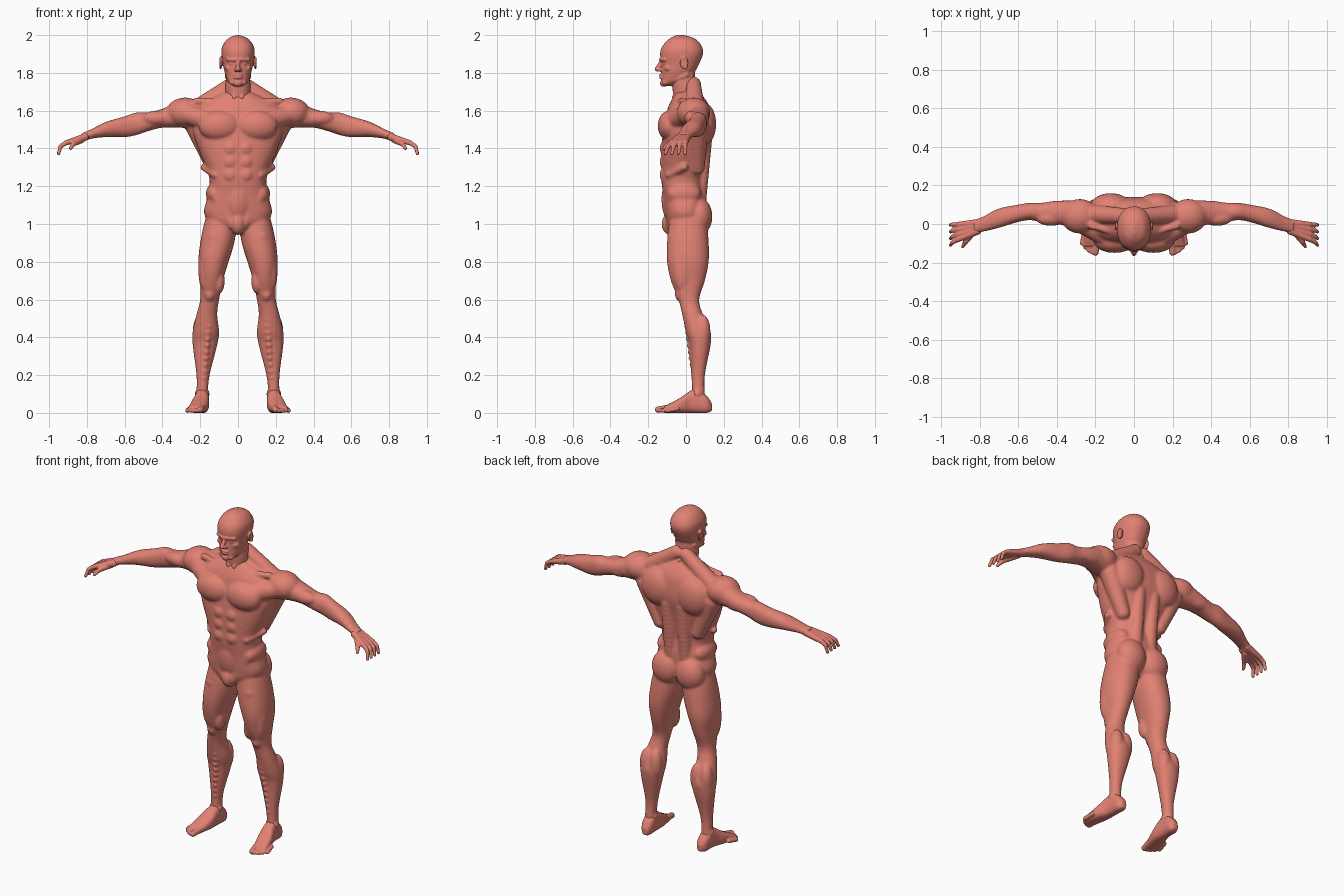
import bpy
import bmesh
import math
from mathutils import Matrix, Vector

default_cube = bpy.data.objects.get("Cube")
if default_cube:
    bpy.data.objects.remove(default_cube, do_unlink=True)

skin = bpy.data.materials.new("salmon_clay")
skin.use_nodes = True
skin.diffuse_color = (.75, .22, .17, 1)
skin.node_tree.nodes["Principled BSDF"].inputs["Base Color"].default_value = skin.diffuse_color


def spline(rows, steps=6):
    """Pass a smooth curve through rows of numbers."""
    rows = [Vector(row) for row in rows]
    padded = [rows[0]] + rows + [rows[-1]]
    result = []
    for before, start, end, after in zip(padded, padded[1:], padded[2:], padded[3:]):
        start_slope = (end - before) / 2
        end_slope = (after - start) / 2
        for step in range(steps):
            t = step / steps
            ease = t * t * (3 - 2 * t)
            result.append(start.lerp(end, ease) + start_slope * t * (1 - t) ** 2
                          - end_slope * t * t * (1 - t))
    return result + [rows[-1]]


def superellipse(low, high, wave, power):
    """Place a rounded-box coordinate between two extents."""
    middle, radius = (low + high) / 2, (high - low) / 2
    return middle + radius * math.copysign(abs(wave) ** (2 / power), wave)


def loft(bm, axis, rows, power=2.2, count=40):
    """Skin rounded rings; each row is position, then low/high extents across."""
    rings = []
    for position, a_low, a_high, b_low, b_high in spline(rows):
        ring = []
        for index in range(count):
            angle = math.tau * index / count
            a = superellipse(a_low, a_high, math.cos(angle), power)
            b = superellipse(b_low, b_high, math.sin(angle), power)
            places = {"x": (position, a, b), "y": (a, position, b), "z": (a, b, position)}
            ring.append(bm.verts.new(places[axis]))
        rings.append(ring)
    for lower, upper in zip(rings, rings[1:]):
        for index in range(count):
            following = (index + 1) % count
            bm.faces.new((lower[index], lower[following], upper[following], upper[index]))
    bm.faces.new(rings[0])
    bm.faces.new(rings[-1])


def symmetric(rows):
    """Turn rows of height, half width, front, back into loft rows."""
    return [(height, -width, width, front, back) for height, width, front, back in rows]


def blob(bm, center, radii):
    """Ellipsoid for a rounded muscle or feature."""
    placement = Matrix.Translation(center) @ Matrix.Diagonal((*radii, 1))
    bmesh.ops.create_icosphere(bm, subdivisions=3, radius=1, matrix=placement)


def strand(bm, start, end, radii, count=12):
    """Tapered round strand between two points."""
    start, end = Vector(start), Vector(end)
    start_radius, end_radius = radii
    for index in range(count):
        fraction = index / (count - 1)
        radius = start_radius + (end_radius - start_radius) * fraction
        blob(bm, center=start.lerp(end, fraction), radii=(radius, radius, radius))


def add_mirrored_half(bm):
    """Repeat everything built so far on the other side."""
    everything = bm.verts[:] + bm.edges[:] + bm.faces[:]
    copied = bmesh.ops.duplicate(bm, geom=everything)["geom"]
    copied_verts = [item for item in copied if isinstance(item, bmesh.types.BMVert)]
    bmesh.ops.scale(bm, vec=(-1, 1, 1), verts=copied_verts)


def finish(bm, name, voxel, relax):
    """Fuse the overlapping pieces into one smooth skin."""
    bmesh.ops.recalc_face_normals(bm, faces=bm.faces[:])
    mesh = bpy.data.meshes.new(name)
    bm.to_mesh(mesh)
    bm.free()
    mesh.materials.append(skin)
    part = bpy.data.objects.new(name, mesh)
    bpy.context.collection.objects.link(part)
    fuse = part.modifiers.new("fuse", "REMESH")
    fuse.mode = "VOXEL"
    fuse.voxel_size = voxel
    fuse.use_smooth_shade = True
    smooth = part.modifiers.new("relax", "SMOOTH")
    smooth.factor = .5
    smooth.iterations = relax
    bpy.context.view_layer.objects.active = part
    for modifier_name in ("fuse", "relax"):
        bpy.ops.object.modifier_apply(modifier=modifier_name)
    return part


def add_right_copy(left_part, name):
    """Make the matching part for the right side."""
    right_mesh = left_part.data.copy()
    right_mesh.transform(Matrix.Scale(-1, 4, Vector((1, 0, 0))))
    right_mesh.flip_normals()
    bpy.context.collection.objects.link(bpy.data.objects.new(name, right_mesh))


body = bmesh.new()
# Chest, neck base and shoulder muscles
blob(body, center=(.1, -.09, 1.52), radii=(.11, .06, .08))
strand(body, start=(.12, -.07, 1.54), end=(.27, 0, 1.58), radii=(.06, .05))
strand(body, start=(.03, .04, 1.74), end=(.2, .05, 1.62), radii=(.04, .05))
strand(body, start=(.02, -.07, 1.65), end=(.22, -.01, 1.65), radii=(.01, .02))
blob(body, center=(.28, .04, 1.59), radii=(.1, .09, .08))
# Back muscles
strand(body, start=(.13, .06, 1.3), end=(.22, .06, 1.52), radii=(.04, .06))
blob(body, center=(.12, .1, 1.53), radii=(.1, .06, .11))
strand(body, start=(.05, .07, 1.14), end=(.05, .1, 1.45), radii=(.04, .04))
# Stomach, rib, waist, groin and seat muscles
for level in (1.4, 1.33, 1.26):
    blob(body, center=(.04, -.11, level), radii=(.04, .03, .04))
    strand(body, start=(.18, -.01, level + .04), end=(.12, -.09, level), radii=(.02, .02))
blob(body, center=(.12, -.01, 1.16), radii=(.05, .09, .06))
strand(body, start=(.12, -.06, 1.16), end=(.03, -.08, 1), radii=(.04, .03))
blob(body, center=(.08, .07, 1.04), radii=(.09, .07, .1))
# Arm with upper arm and forearm muscles
loft(body, "x", [
    (.2, -.02, .11, 1.5, 1.64), (.3, -.02, .12, 1.51, 1.65), (.4, 0, .12, 1.51, 1.61),
    (.48, .01, .11, 1.49, 1.59), (.54, .02, .11, 1.47, 1.59), (.6, .01, .1, 1.46, 1.57),
    (.7, -.02, .08, 1.46, 1.54), (.78, -.04, .04, 1.45, 1.5), (.83, -.05, .02, 1.43, 1.48)])
blob(body, center=(.43, .03, 1.56), radii=(.08, .04, .04))
blob(body, center=(.4, .08, 1.55), radii=(.09, .04, .04))
# Leg with thigh, knee, calf and shin
loft(body, "z", [
    (1.1, .04, .15, -.07, .08), (1, .01, .18, -.09, .11), (.9, .02, .2, -.1, .12),
    (.8, .05, .21, -.1, .12), (.7, .08, .2, -.08, .1), (.6, .1, .2, -.04, .07),
    (.52, .11, .22, -.02, .09), (.43, .1, .24, 0, .13), (.36, .11, .24, .02, .13),
    (.2, .15, .22, .03, .1), (.1, .16, .22, .03, .1), (.05, .16, .22, .01, .11)])
strand(body, start=(.12, -.05, .93), end=(.14, -.04, .73), radii=(.05, .04))
blob(body, center=(.1, -.03, .7), radii=(.03, .04, .07))
blob(body, center=(.18, -.02, .76), radii=(.03, .05, .12))
blob(body, center=(.15, -.03, .63), radii=(.03, .03, .04))
for calf in (.14, .2):
    blob(body, center=(calf, .09, .43), radii=(.04, .04, .09))
strand(body, start=(.15, 0, .53), end=(.18, .04, .15), radii=(.02, .01))
for ankle in (.16, .22):
    blob(body, center=(ankle, .06, .1), radii=(.01, .02, .02))
add_mirrored_half(body)
# Torso core
loft(body, "z", symmetric([
    (.95, .05, -.06, .05), (1, .14, -.1, .09), (1.06, .18, -.11, .1), (1.15, .16, -.12, .1),
    (1.23, .15, -.13, .09), (1.3, .17, -.13, .1), (1.4, .21, -.13, .12), (1.5, .24, -.12, .14),
    (1.6, .23, -.1, .13), (1.65, .17, -.08, .11), (1.7, .07, -.05, .07)]), power=2.4)
blob(body, center=(0, -.08, 1.13), radii=(.07, .05, .12))
blob(body, center=(0, -.08, 1), radii=(.04, .05, .06))
finish(body, "body", voxel=.007, relax=7)

head = bmesh.new()
# Nostril, brow, eye, cheek, jaw and neck cord
blob(head, center=(.013, -.14, 1.815), radii=(.01, .01, .01))
strand(head, start=(.01, -.134, 1.87), end=(.055, -.113, 1.87), radii=(.01, .01))
blob(head, center=(.03, -.113, 1.85), radii=(.016, .014, .008))
blob(head, center=(.05, -.09, 1.825), radii=(.02, .025, .02))
strand(head, start=(.05, -.02, 1.78), end=(.03, -.11, 1.75), radii=(.02, .015))
strand(head, start=(.05, 0, 1.79), end=(.02, -.065, 1.67), radii=(.02, .01))
# Ear with a raised rim
ear = Vector((.09, -.01, 1.85))
blob(head, center=ear, radii=(.006, .018, .03))
for step in range(14):
    turn = math.tau * step / 18 - 1
    rim = Vector((.003, .017 * math.cos(turn), .03 * math.sin(turn)))
    blob(head, center=ear + rim, radii=(.006, .006, .006))
add_mirrored_half(head)
# Neck, skull, nose, lips and chin
loft(head, "z", symmetric([
    (1.62, .06, -.06, .08), (1.7, .066, -.07, .07), (1.76, .064, -.07, .05), (1.85, .05, -.05, .05)]))
loft(head, "z", symmetric([
    (1.73, .02, -.12, -.07), (1.75, .05, -.13, -.03), (1.8, .07, -.13, .04),
    (1.85, .08, -.13, .07), (1.9, .088, -.137, .09), (1.94, .083, -.126, .084),
    (1.98, .055, -.09, .05), (2, .01, -.05, -.01)]))
strand(head, start=(0, -.13, 1.86), end=(0, -.153, 1.82), radii=(.01, .013))
for lip in (1.775, 1.789):
    blob(head, center=(0, -.13, lip), radii=(.025, .013, .007))
blob(head, center=(0, -.118, 1.746), radii=(.024, .02, .02))
finish(head, "head", voxel=.004, relax=3)

# Hand with four fanned fingers and a thumb
hand = bmesh.new()
for finger in range(4):
    wrist = Vector((.81, -.036 + .014 * finger, 1.46))
    knuckle = Vector((.91, -.08 + .026 * finger, 1.43))
    fingertip = Vector((.95, -.11 + .035 * finger, 1.373))
    bend = knuckle.lerp(fingertip, .5) + Vector((.01, 0, .01))
    strand(hand, start=wrist, end=knuckle, radii=(.02, .014))
    strand(hand, start=knuckle, end=bend, radii=(.013, .011))
    strand(hand, start=bend, end=fingertip, radii=(.011, .009))
thumb_joint = Vector((.87, -.09, 1.425))
strand(hand, start=(.83, -.035, 1.447), end=thumb_joint, radii=(.02, .014))
strand(hand, start=thumb_joint, end=(.887, -.117, 1.4), radii=(.013, .009))
add_right_copy(finish(hand, "left_hand", voxel=.004, relax=3), "right_hand")

# Foot with toes shortening outward
foot = bmesh.new()
loft(foot, "y", [
    (.137, .17, .2, .01, .05), (.11, .155, .22, 0, .09), (.06, .153, .226, 0, .125),
    (.02, .153, .232, 0, .115), (-.03, .156, .25, 0, .08), (-.115, .18, .265, 0, .035)], power=2.6)
for toe in range(5):
    radius = .012 if toe else .017
    toe_tip = Vector((.2 + .017 * toe, -.148 + .003 * toe * toe, radius))
    toe_root = toe_tip + Vector((-.01, .055, .01))
    strand(foot, start=toe_root, end=toe_tip, radii=(radius, radius))
add_right_copy(finish(foot, "left_foot", voxel=.004, relax=3), "right_foot")
